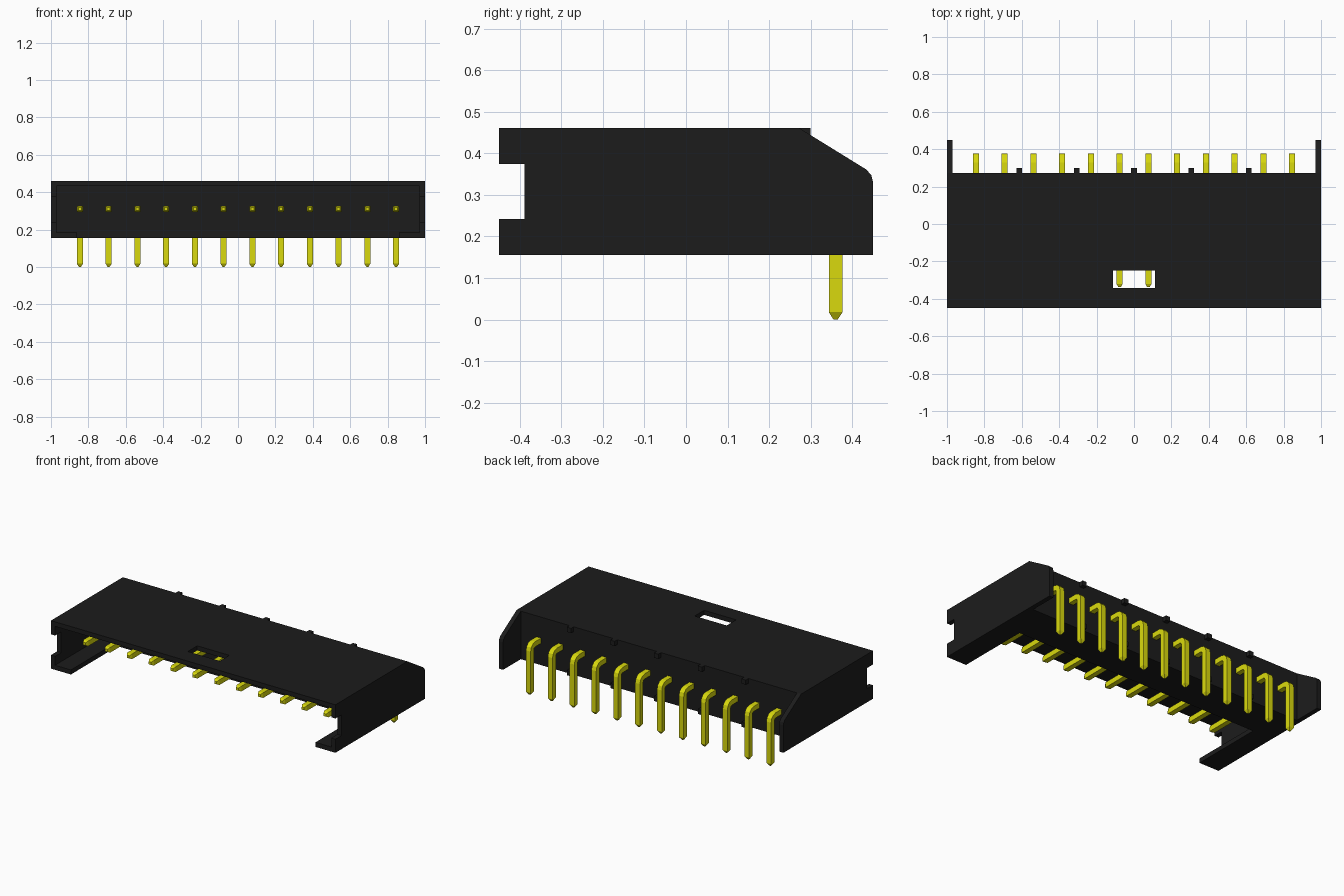
import bpy, bmesh, math
from mathutils import Vector

cube = bpy.data.objects.get("Cube")
if cube:
    bpy.data.objects.remove(cube, do_unlink=True)


def material(name, rgb):
    m = bpy.data.materials.new(name)
    m.use_nodes = True
    m.diffuse_color = (*rgb, 1)
    bsdf = next(n for n in m.node_tree.nodes if n.type == 'BSDF_PRINCIPLED')
    bsdf.inputs["Base Color"].default_value = (*rgb, 1)
    return m


black = material("black plastic", (0.0115, 0.0115, 0.0115))
gold = material("yellow metal", (0.7, 0.7, 0.004))


def finish(name, bm, mat):
    bmesh.ops.recalc_face_normals(bm, faces=bm.faces)
    mesh = bpy.data.meshes.new(name)
    bm.to_mesh(mesh)
    bm.free()
    mesh.materials.append(mat)
    return place(name, mesh)


def place(name, mesh, x=0):
    ob = bpy.data.objects.new(name, mesh)
    ob.location.x = x
    bpy.context.collection.objects.link(ob)
    return ob


def extrude(bm, faces, offset):
    geom = bmesh.ops.extrude_face_region(bm, geom=faces)["geom"]
    verts = [v for v in geom if isinstance(v, bmesh.types.BMVert)]
    bmesh.ops.translate(bm, verts=verts, vec=offset)


def prism(name, points, offset):
    bm = bmesh.new()
    face = bm.faces.new([bm.verts.new(p) for p in points])
    extrude(bm, [face], Vector(offset))
    return finish(name, bm, black)


def rect(x0, x1, y0, y1, z):
    return [(x0, y0, z), (x1, y0, z), (x1, y1, z), (x0, y1, z)]


def box(name, x0, x1, y0, y1, z0, z1):
    return prism(name, rect(x0, x1, y0, y1, z0), (0, 0, z1 - z0))


FRONT, BACK, CAVITY = -0.45, 0.272, 0.02
BOTTOM, TOP, WALL, INNER = 0.156, 0.461, 0.029, 0.971

# Solid rear block that holds the pins
box("rear_block", -INNER, INNER, CAVITY, BACK, BOTTOM, TOP)

# Top plate over the cavity, with a window cut through it
bm = bmesh.new()
outer = [bm.verts.new(p) for p in rect(-INNER, INNER, FRONT, CAVITY, TOP)]
inner = [bm.verts.new(p) for p in rect(-0.113, 0.113, -0.343, -0.248, TOP)]
ring = [bm.faces.new((outer[i], outer[(i + 1) % 4], inner[(i + 1) % 4], inner[i]))
        for i in range(4)]
extrude(bm, ring, Vector((0, 0, -WALL)))
finish("top_plate", bm, black)

# Side walls with a front notch and a sloped rear corner
profile = [(FRONT, BOTTOM), (0.45, BOTTOM), (0.45, 0.33), (0.446, 0.347),
           (0.434, 0.361), (BACK, TOP), (FRONT, TOP),
           (FRONT, 0.374), (-0.389, 0.374), (-0.389, 0.242), (FRONT, 0.242)]
for side, s in (("left", 1), ("right", -1)):
    prism(side + "_side_wall", [(s * INNER, y, z) for y, z in profile], (s * WALL, 0, 0))
    # Narrow floor strip beside the open bottom
    x0, x1 = sorted((s * 0.86, s * INNER))
    box(side + "_floor_strip", x0, x1, FRONT, CAVITY, BOTTOM, BOTTOM + WALL)

# Small nubs along the upper and lower rear edges
for i in range(5):
    x = (i - 2) * 0.307
    for level, z in (("upper", TOP - 0.03), ("lower", BOTTOM)):
        box(f"{level}_rear_nub_{i + 1}", x - 0.015, x + 0.015, BACK, 0.299, z, z + 0.03)

# Bent square pin with tapered ends: y, z, direction angle, scale
R, PY, PZ, HALF = 0.03, 0.36, 0.311, 0.0165
path = [(-0.336, PZ, 0, 0.5), (-0.32, PZ, 0, 1)]
for a in (0, 30, 60, 90):
    t = math.radians(a)
    path.append((PY - R + R * math.sin(t), PZ - R + R * math.cos(t), a, 1))
path += [(PY, 0.018, 90, 1), (PY, 0.0, 90, 0.3)]

bm = bmesh.new()
loops = []
for y, z, angle, scale in path:
    t, h = math.radians(angle), HALF * scale
    loops.append([bm.verts.new((u * h, y + v * h * math.sin(t), z + v * h * math.cos(t)))
                  for u, v in ((-1, -1), (1, -1), (1, 1), (-1, 1))])
for a, b in zip(loops, loops[1:]):
    for i in range(4):
        j = (i + 1) % 4
        bm.faces.new((a[i], a[j], b[j], b[i]))
bm.faces.new(loops[0])
bm.faces.new(loops[-1])
first = finish("pin_1", bm, gold)
first.location.x = -5.5 * 0.1537
for i in range(1, 12):
    place(f"pin_{i + 1}", first.data, (i - 5.5) * 0.1537)
